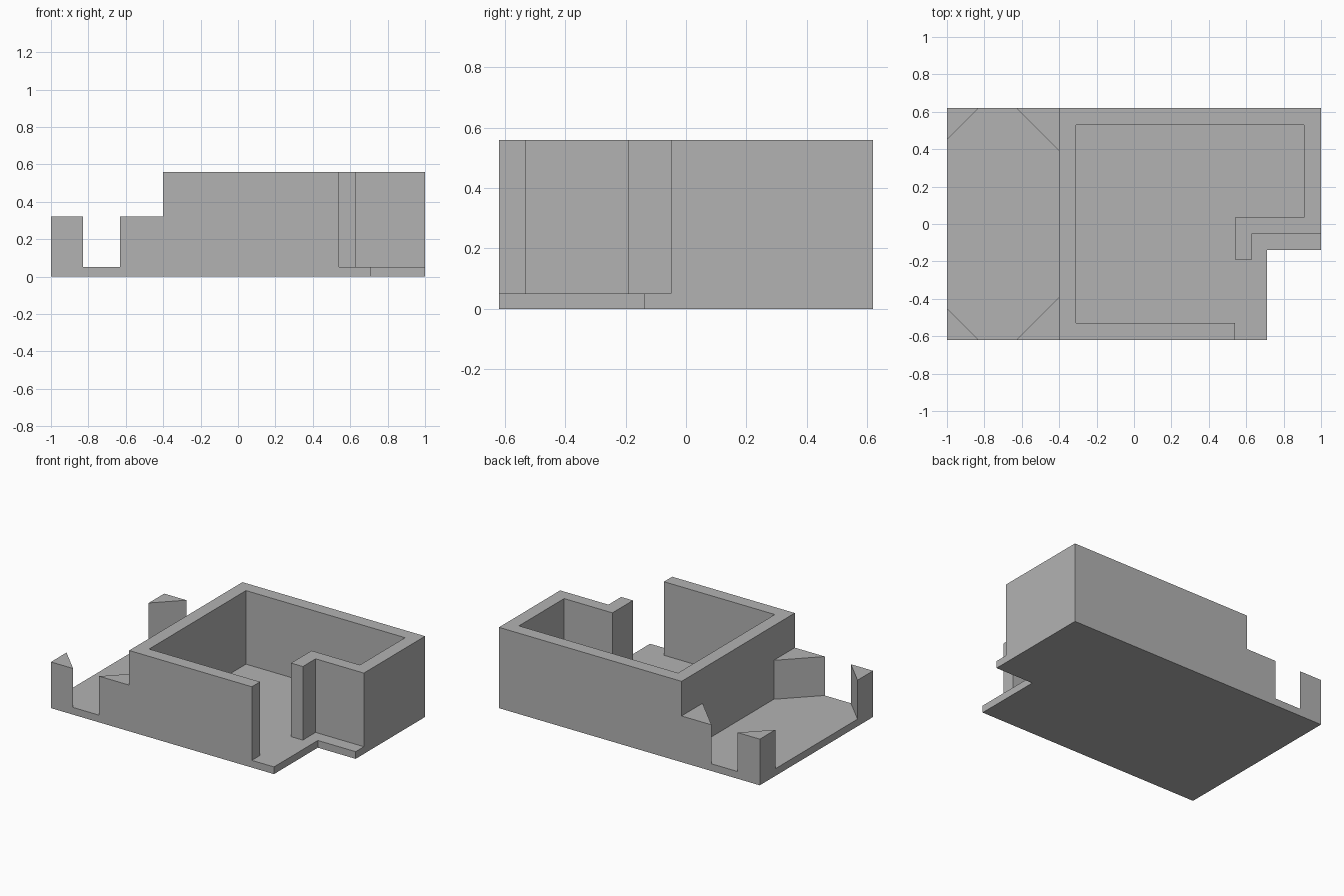
import bpy
import bmesh

cube = bpy.data.objects.get("Cube")
if cube:
    bpy.data.objects.remove(cube, do_unlink=True)

# Single matte grey
GREY = (0.45, 0.45, 0.45, 1.0)
grey = bpy.data.materials.new("plain_grey")
grey.use_nodes = True
grey.diffuse_color = GREY
grey.node_tree.nodes["Principled BSDF"].inputs["Base Color"].default_value = GREY

FLOOR_TOP, LOW_TOP, WALL_TOP = 0.05, 0.32, 0.56
BACK, FRONT = 0.62, -0.62


def prism(name, outline, bottom, top):
    """Extrude a flat outline upward into a closed solid."""
    bm = bmesh.new()
    base = bm.faces.new([bm.verts.new((x, y, bottom)) for x, y in outline])
    lid = bmesh.ops.extrude_face_region(bm, geom=[base])["geom"]
    verts = [v for v in lid if isinstance(v, bmesh.types.BMVert)]
    bmesh.ops.translate(bm, verts=verts, vec=(0, 0, top - bottom))
    bmesh.ops.recalc_face_normals(bm, faces=bm.faces)
    mesh = bpy.data.meshes.new(name)
    bm.to_mesh(mesh)
    bm.free()
    mesh.materials.append(grey)
    obj = bpy.data.objects.new(name, mesh)
    bpy.context.collection.objects.link(obj)
    return obj


# Floor slab with the notched front corner
prism("floor_slab", [(-1, FRONT), (0.71, FRONT), (0.71, -0.14),
                     (1, -0.14), (1, BACK), (-1, BACK)], 0, FLOOR_TOP)

# Continuous room wall, open at the doorway
prism("room_wall", [(-0.4, FRONT), (0.54, FRONT), (0.54, -0.53), (-0.31, -0.53),
                    (-0.31, 0.53), (0.91, 0.53), (0.91, 0.035), (0.54, 0.035),
                    (0.54, -0.19), (0.63, -0.19), (0.63, -0.05), (1, -0.05),
                    (1, BACK), (-0.4, BACK)], FLOOR_TOP, WALL_TOP)

# Low triangular corner posts around the terrace, mirrored front to back
for side, edge, inward in (("front", FRONT, 1), ("back", BACK, -1)):
    for name, corner, size in (("outer", -1, 0.17), ("inner", -0.4, -0.23)):
        prism(f"{side}_{name}_post",
              [(corner, edge), (corner + size, edge),
               (corner, edge + inward * abs(size))], FLOOR_TOP, LOW_TOP)
